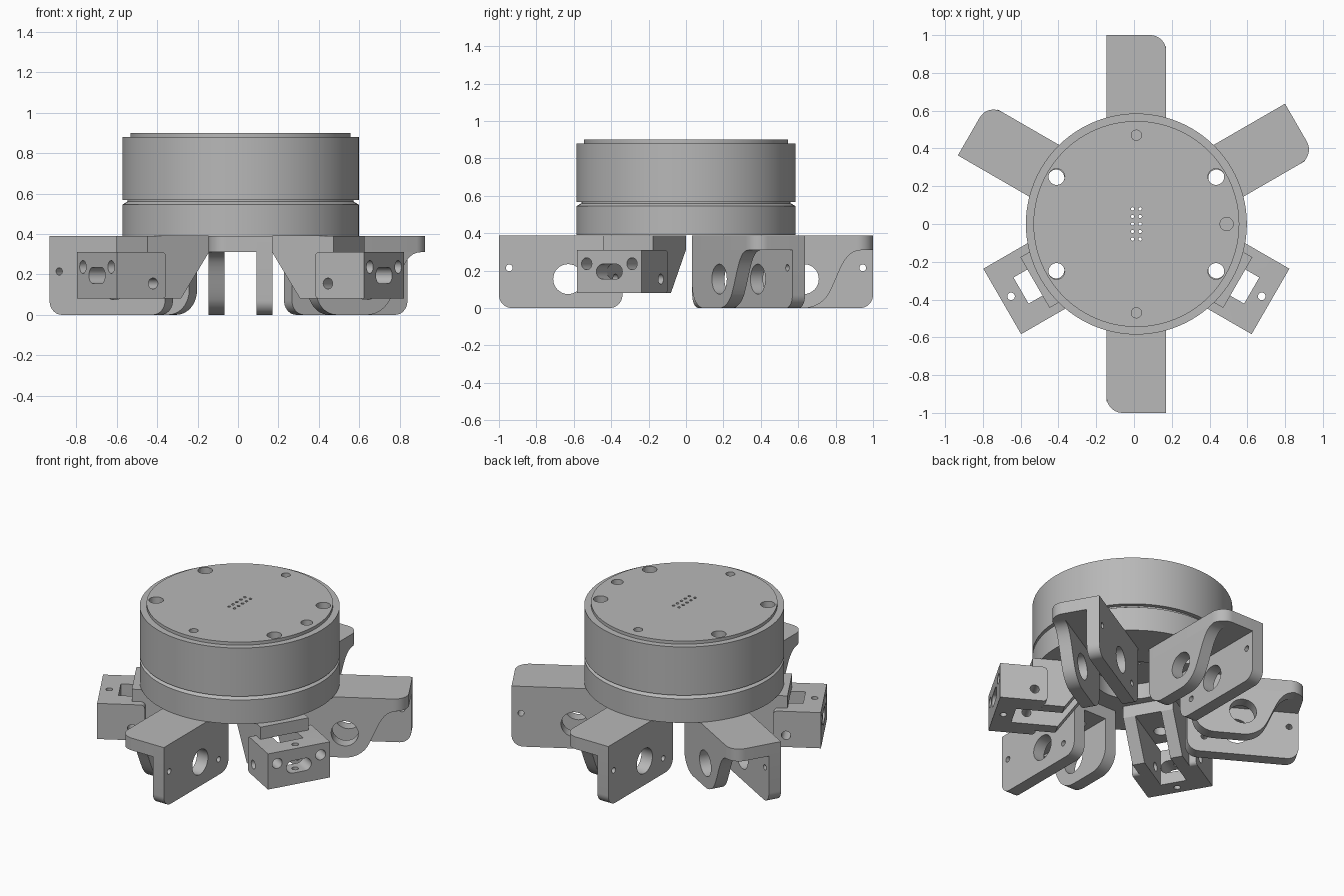
import bpy, bmesh, math
from mathutils import Matrix

if "Cube" in bpy.data.objects:
    bpy.data.objects.remove(bpy.data.objects["Cube"], do_unlink=True)

CX = 0.0125
grey = bpy.data.materials.new("machined_grey")
grey.use_nodes = True
grey.diffuse_color = (0.48, 0.48, 0.48, 1)
grey.node_tree.nodes["Principled BSDF"].inputs["Base Color"].default_value = (0.48, 0.48, 0.48, 1)

PLACE = {"xy": lambda a, b, h: (a, b, h),
         "xz": lambda a, b, h: (a, h, b),
         "yz": lambda a, b, h: (h, a, b)}


def make(name, bm):
    bmesh.ops.recalc_face_normals(bm, faces=bm.faces)
    mesh = bpy.data.meshes.new(name)
    bm.to_mesh(mesh)
    bm.free()
    mesh.materials.append(grey)
    obj = bpy.data.objects.new(name, mesh)
    bpy.context.collection.objects.link(obj)
    return obj


def prism(name, pts, lo, hi, plane):
    """Extrude a 2D outline between two heights."""
    bm = bmesh.new()
    ends = [[bm.verts.new(PLACE[plane](a, b, h)) for a, b in pts] for h in (lo, hi)]
    for ring in ends:
        bm.faces.new(ring)
    for i in range(len(pts)):
        j = (i + 1) % len(pts)
        bm.faces.new((ends[0][i], ends[0][j], ends[1][j], ends[1][i]))
    return make(name, bm)


def rect(a0, a1, b0, b1):
    return [(a0, b0), (a1, b0), (a1, b1), (a0, b1)]


def rounded(pts, radii, steps=10):
    """Round chosen corners of an outline."""
    out = []
    for i, p in enumerate(pts):
        r = radii.get(i, 0)
        if not r:
            out.append(p)
            continue
        dirs = []
        for q in (pts[i - 1], pts[(i + 1) % len(pts)]):
            d = math.dist(p, q)
            dirs.append(((q[0] - p[0]) / d, (q[1] - p[1]) / d))
        a, b = dirs
        for k in range(steps + 1):
            t = math.pi / 2 * k / steps
            s, c = 1 - math.sin(t), 1 - math.cos(t)
            out.append(tuple(p[n] + r * (a[n] * s + b[n] * c) for n in (0, 1)))
    return out


def disc(a, b, r, n=32):
    return [(a + r * math.cos(2 * math.pi * k / n), b + r * math.sin(2 * math.pi * k / n))
            for k in range(n)]


def cut(obj, pts, lo, hi, plane):
    """Subtract an extruded outline and discard the cutter."""
    tool = prism("cutter", pts, lo, hi, plane)
    tool.hide_render = True
    mod = obj.modifiers.new("hole", "BOOLEAN")
    mod.operation, mod.solver, mod.object = "DIFFERENCE", "EXACT", tool
    bpy.context.view_layer.objects.active = obj
    bpy.ops.object.modifier_apply(modifier=mod.name)
    bpy.data.objects.remove(tool, do_unlink=True)


def smooth(obj):
    bpy.ops.object.select_all(action="DESELECT")
    obj.select_set(True)
    bpy.context.view_layer.objects.active = obj
    bpy.ops.object.shade_smooth_by_angle(angle=math.radians(30))


def around(parts, places):
    """Repeat finished parts around the drum axis."""
    for part in parts:
        smooth(part)
        base = part.name
        for i, (label, angle) in enumerate(places):
            obj = part if i == 0 else part.copy()
            if i:
                bpy.context.collection.objects.link(obj)
            obj.name = f"{label}_{base}"
            obj.matrix_world = Matrix.Translation((CX, 0, 0)) @ Matrix.Rotation(math.radians(angle), 4, "Z")


# Drum: turned profile with groove, top step and underside recess
profile = [(0, 0.49), (0.22, 0.49), (0.22, 0.39), (0.585, 0.39), (0.585, 0.545), (0.56, 0.56),
           (0.56, 0.568), (0.585, 0.568), (0.585, 0.88), (0.545, 0.88), (0.545, 0.9), (0, 0.9)]
bm = bmesh.new()
ring = [bm.verts.new((r, 0, z)) for r, z in profile]
edges = [bm.edges.new(pair) for pair in zip(ring, ring[1:])]
bmesh.ops.spin(bm, geom=ring + edges, axis=(0, 0, 1), cent=(0, 0, 0), angle=2 * math.pi, steps=96)
bmesh.ops.remove_doubles(bm, verts=bm.verts, dist=1e-4)
drum = make("drum", bm)
for sx in (-1, 1):
    for sy in (-1, 1):
        cut(drum, disc(sx * 0.422, sy * 0.25, 0.043), 0.3, 1, "xy")
    cut(drum, disc(0, sx * 0.47, 0.027), 0.82, 1, "xy")
    for row in range(-2, 3):
        cut(drum, disc(sx * 0.02, row * 0.04, 0.009, 12), 0.3, 1, "xy")
cut(drum, disc(0.478, 0, 0.035), 0.82, 1, "xy")
drum.location.x = CX
smooth(drum)

# Leg bracket: top plate, long side plate and short curved lug
IN, W, T = 0.34, 0.158, 0.08
top = prism("bracket_top", rounded(rect(IN, 1, -W, T), {1: 0.085}), 0.31, 0.389, "xy")
cut(top, disc(0.49, 0, 0.043), 0.2, 0.5, "xy")

plate = prism("bracket_plate", rounded(rect(IN, 1, 0, 0.389), {0: 0.07, 1: 0.07}), T, W, "xz")
for u, z, r in ((0.63, 0.155, 0.08), (0.945, 0.215, 0.018), (0.44, 0.1, 0.018)):
    cut(plate, disc(u, z, r), 0, 0.3, "xz")

arc = [(0.63 + 0.155 * math.sin(t), 0.155 - 0.155 * math.cos(t))
       for t in [math.radians(6 * k) for k in range(11)]]
sweep = []
for k in range(1, 13):
    s = k / 12
    # cubic blend from the round end up to the top plate
    c = [(1 - s) ** 3, 3 * s * (1 - s) ** 2, 3 * s * s * (1 - s), s ** 3]
    sweep.append((c[0] * 0.764 + c[1] * 0.825 + c[2] * 0.84 + c[3] * 0.94,
                  c[0] * 0.077 + c[1] * 0.19 + c[2] * 0.31 + c[3] * 0.31))
corner = rounded([(IN, 0.31), (IN, 0), (0.63, 0)], {1: 0.12})[:-1]
lug = prism("bracket_lug", corner + arc + sweep, -W, -T, "xz")
cut(lug, disc(0.63, 0.155, 0.08), -0.3, 0, "xz")

around([top, plate, lug], [("front", -90), ("back", 90), ("left", 30), ("right", 150)])

# Sensor mount: flange, two sloped walls and an outer block open to the middle
flange = prism("mount_flange", rect(0.27, 0.62, -0.155, 0.155), 0.31, 0.389, "xy")
cut(flange, disc(0.49, 0, 0.043), 0.2, 0.5, "xy")

slope = [(0.27, 0.31), (0.43, 0.08), (0.56, 0.08), (0.56, 0.31)]
walls = [prism(f"mount_wall_{n}", slope, *span, "xz")
         for n, span in (("a", (0.08, 0.155)), ("b", (-0.155, -0.08)))]

block = prism("mount_block", rounded(rect(0.54, 0.82, 0.08, 0.31), {0: 0.025, 3: 0.025}), -0.2, 0.2, "xz")
cut(block, rect(0.4, 0.705, -0.08, 0.08), 0, 0.5, "xy")
cut(block, disc(0.766, 0, 0.02), 0, 0.5, "xy")
cut(block, disc(0.615, 0.155, 0.027), -0.3, 0.3, "xz")
cut(block, rounded(rect(-0.08, 0.08, 0.155, 0.235), {i: 0.0399 for i in range(4)}), 0.6, 0.9, "yz")
for side in (-1, 1):
    cut(block, disc(side * 0.14, 0.237, 0.032), 0.7, 0.9, "yz")
    cut(block, disc(side * 0.14, 0.237, 0.016), 0.5, 0.9, "yz")

around([flange, block] + walls, [("front_right", 210), ("front_left", 330)])
